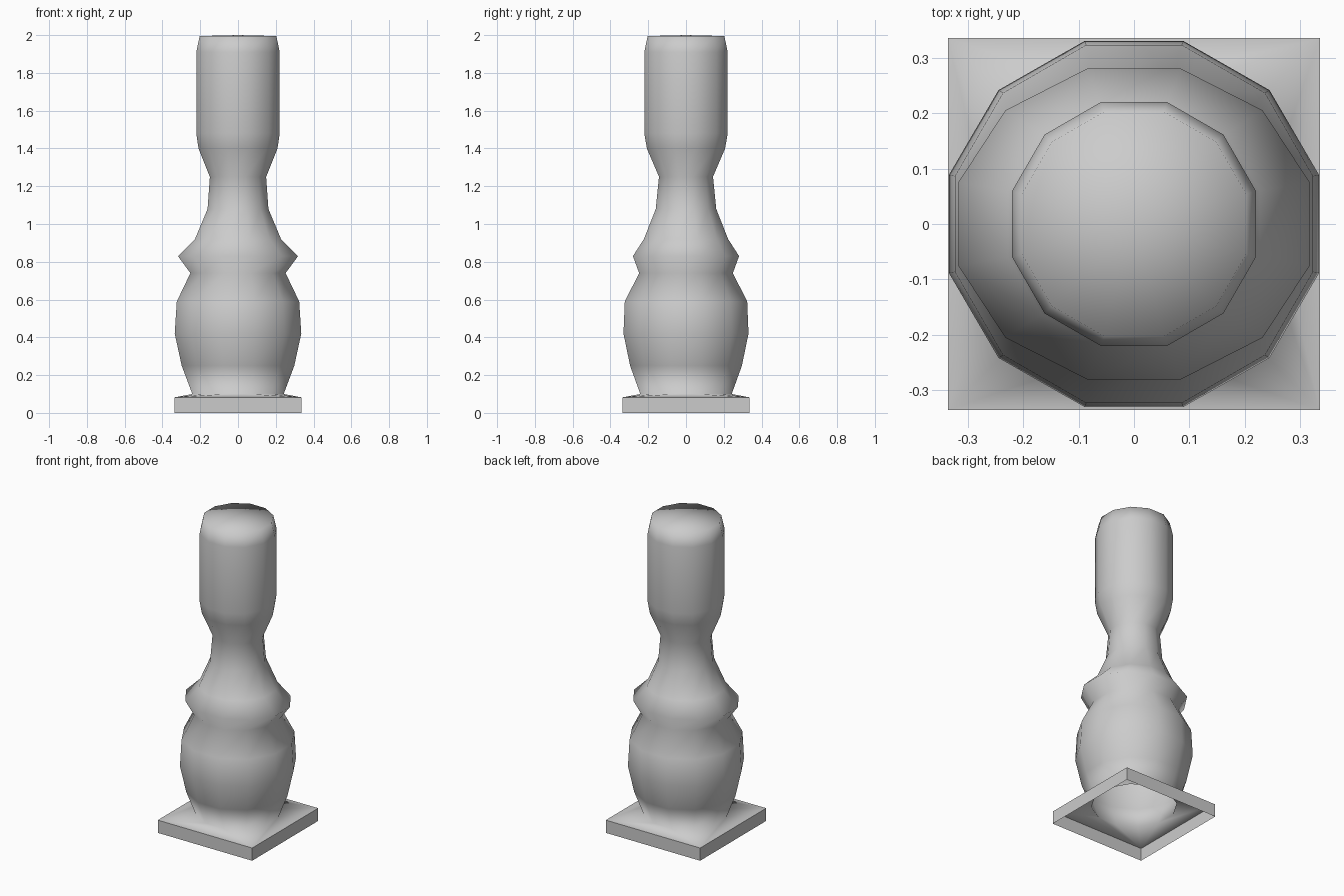
import bpy, bmesh, math

if "Cube" in bpy.data.objects:
    bpy.data.objects.remove(bpy.data.objects["Cube"])

SIDES = 12
APO = math.cos(math.pi / SIDES)
# profile of the turned post: height, half-width in x, half-width in y
PROFILE = [
    (0.10, 0.242, 0.242), (0.25, 0.298, 0.296), (0.42, 0.335, 0.331),
    (0.59, 0.324, 0.324), (0.74, 0.252, 0.248), (0.83, 0.318, 0.281),
    (0.92, 0.228, 0.223), (1.08, 0.161, 0.160), (1.25, 0.149, 0.143),
    (1.40, 0.209, 0.207), (1.48, 0.221, 0.221), (1.91, 0.221, 0.221),
    (1.995, 0.203, 0.203),
]
PLATE_HALF, PLATE_TOP = 0.337, 0.082

bm = bmesh.new()

# turned body
rings = []
for z, rx, ry in PROFILE:
    ring = []
    for i in range(SIDES):
        a = 2 * math.pi * (i + 0.5) / SIDES
        ring.append(bm.verts.new((rx / APO * math.cos(a), ry / APO * math.sin(a), z)))
    rings.append(ring)
for lo, hi in zip(rings, rings[1:]):
    for i in range(SIDES):
        j = (i + 1) % SIDES
        bm.faces.new((lo[i], lo[j], hi[j], hi[i]))

# slightly domed cap
tip = bm.verts.new((0, 0, 2.0))
for i in range(SIDES):
    bm.faces.new((rings[-1][i], rings[-1][(i + 1) % SIDES], tip))

# square plinth, open underneath, joined to the foot of the body
signs = [(1, 1), (-1, 1), (-1, -1), (1, -1)]
top = [bm.verts.new((sx * PLATE_HALF, sy * PLATE_HALF, PLATE_TOP)) for sx, sy in signs]
bottom = [bm.verts.new((sx * PLATE_HALF, sy * PLATE_HALF, 0)) for sx, sy in signs]
foot = rings[0]
for k in range(4):
    n = (k + 1) % 4
    a, b, c, d = (foot[(3 * k + m) % SIDES] for m in range(4))
    bm.faces.new((b, a, top[k]))
    bm.faces.new((c, b, top[k]))
    bm.faces.new((d, c, top[k], top[n]))
    bm.faces.new((bottom[k], bottom[n], top[n], top[k]))

# smooth turning, crisp plinth edges
for f in bm.faces:
    f.smooth = True
for e in bm.edges:
    if all(v.co.z < 0.09 for v in e.verts):
        e.smooth = False
bmesh.ops.recalc_face_normals(bm, faces=bm.faces)

mesh = bpy.data.meshes.new("baluster")
bm.to_mesh(mesh)
bm.free()
bpy.context.collection.objects.link(bpy.data.objects.new("baluster", mesh))
